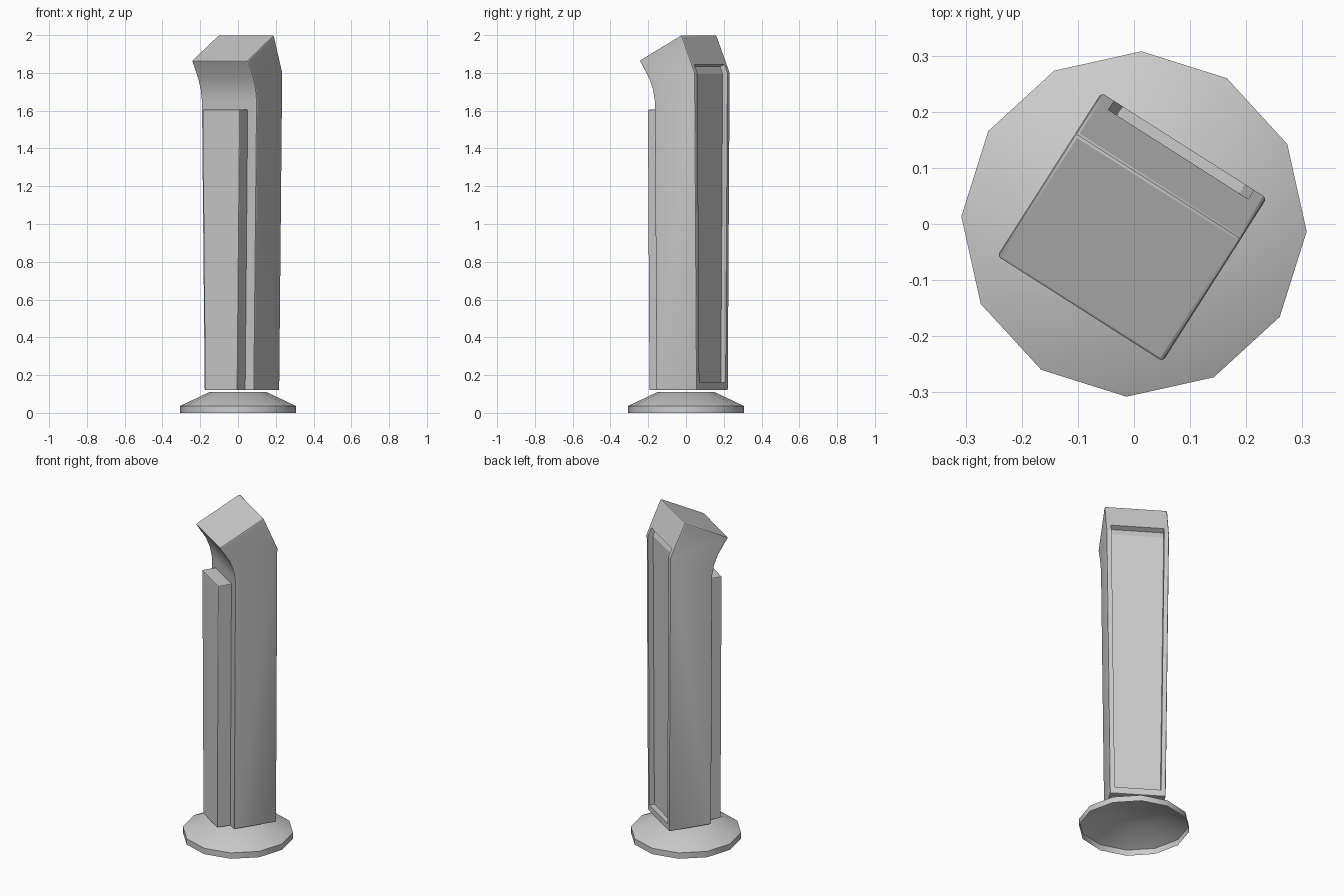
import bpy, bmesh, math

if "Cube" in bpy.data.objects:
    bpy.data.objects.remove(bpy.data.objects["Cube"])

TURN = math.radians(-32.5)


def finish(bm, name, angle, turn=0.0):
    bmesh.ops.recalc_face_normals(bm, faces=bm.faces)
    me = bpy.data.meshes.new(name)
    bm.to_mesh(me)
    bm.free()
    ob = bpy.data.objects.new(name, me)
    bpy.context.collection.objects.link(ob)
    ob.rotation_euler.z = turn
    smooth(ob, angle)
    return ob


def smooth(ob, angle):
    bpy.ops.object.select_all(action='DESELECT')
    ob.select_set(True)
    bpy.context.view_layer.objects.active = ob
    bpy.ops.object.shade_smooth_by_angle(angle=math.radians(angle))


def slab(name, profile, w_bottom, w_top, bevel=0.0):
    """Extrude a side profile (depth, height) across a width that tapers downwards."""
    bm = bmesh.new()
    rings = []
    for s in (-1, 1):
        ring = []
        for y, z in profile:
            t = min(1, max(0, (z - 0.12) / 1.68))
            ring.append(bm.verts.new((s * (w_bottom + (w_top - w_bottom) * t), y, z)))
        rings.append(ring)
        bm.faces.new(ring)
    n = len(profile)
    for i in range(n):
        j = (i + 1) % n
        bm.faces.new((rings[0][i], rings[0][j], rings[1][j], rings[1][i]))
    bmesh.ops.recalc_face_normals(bm, faces=bm.faces)
    if bevel:
        edges = [e for e in bm.edges if e.calc_face_angle(0) > math.radians(35)]
        bmesh.ops.bevel(bm, geom=edges, offset=bevel, segments=2, profile=0.5,
                        affect='EDGES', clamp_overlap=True)
    return finish(bm, name, 22, TURN)


# Main column with forward-leaning head
column = slab("column", [
    (-0.088, 0.12), (-0.088, 1.65), (-0.099, 1.71), (-0.122, 1.77), (-0.182, 1.865),
    (0.081, 2.0), (0.166, 1.80), (0.166, 0.12)], 0.156, 0.175, 0.007)

# Recess in the back, following the slanted top
cutter = slab("recess_cutter", [
    (0.136, 0.16), (0.136, 1.794), (0.119, 1.833), (0.20, 1.867), (0.25, 1.80),
    (0.25, 0.16)], 0.129, 0.148)
cutter.hide_render = True
cutter.hide_viewport = False
cut = column.modifiers.new("recess", 'BOOLEAN')
cut.operation = 'DIFFERENCE'
cut.solver = 'EXACT'
cut.object = cutter
bpy.context.view_layer.objects.active = column
bpy.ops.object.modifier_apply(modifier=cut.name)
bpy.data.objects.remove(cutter, do_unlink=True)
smooth(column, 22)

# Raised front panel
slab("front_panel", [(-0.167, 0.12), (-0.167, 1.605), (-0.08, 1.605), (-0.08, 0.12)],
     0.101, 0.119, 0.005)

# Twelve-sided hollow foot
bm = bmesh.new()
N = 12
rings = []
for r, z in [(0.308, 0.0), (0.308, 0.036), (0.150, 0.111)]:
    rings.append([bm.verts.new((r * math.cos(a), r * math.sin(a), z))
                  for a in (math.radians(-2.5) + 2 * math.pi * i / N for i in range(N))])
for lo, hi in zip(rings, rings[1:]):
    for i in range(N):
        j = (i + 1) % N
        bm.faces.new((lo[i], lo[j], hi[j], hi[i]))
bm.faces.new(rings[-1])
finish(bm, "foot", 35)
